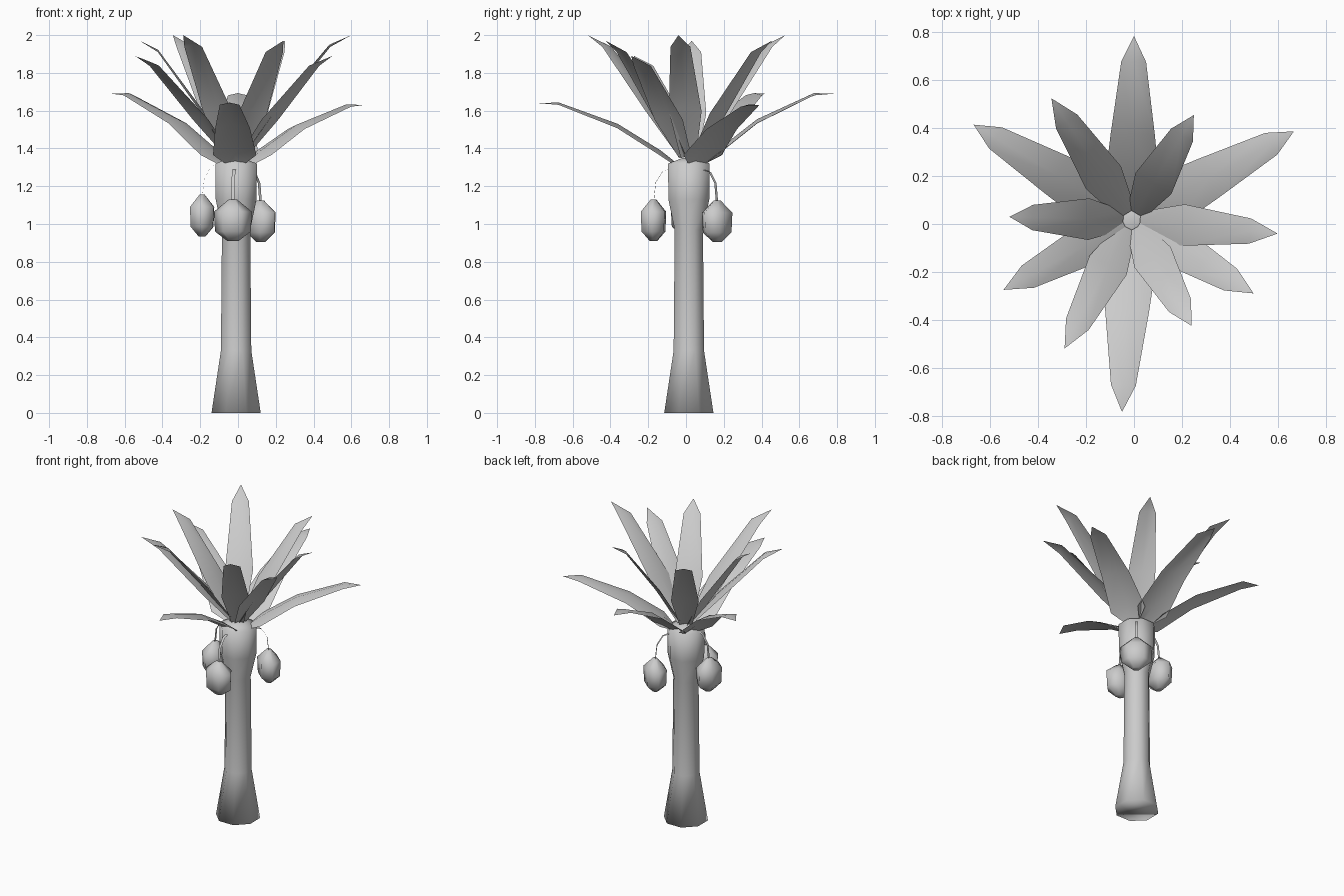
import bpy, bmesh, math
from mathutils import Vector

if "Cube" in bpy.data.objects:
    bpy.data.objects.remove(bpy.data.objects["Cube"])

C = Vector((-0.01, 0.015, 0))  # trunk axis


def finish(name, bm, angle=180):
    bmesh.ops.recalc_face_normals(bm, faces=bm.faces)
    me = bpy.data.meshes.new(name)
    bm.to_mesh(me)
    bm.free()
    ob = bpy.data.objects.new(name, me)
    bpy.context.collection.objects.link(ob)
    bpy.ops.object.select_all(action='DESELECT')
    ob.select_set(True)
    bpy.context.view_layer.objects.active = ob
    bpy.ops.object.shade_smooth_by_angle(angle=math.radians(angle))
    return ob


def lathe(name, centre, rings, sides, squash=1.0, turn=0.0):
    """Stack of polygon rings (radius, z), capped; squash scales the local x axis."""
    bm = bmesh.new()
    loops = []
    for r, z in rings:
        loop = []
        for i in range(sides):
            a = 2 * math.pi * (i + 0.5) / sides
            x, y = r * math.cos(a) * squash, r * math.sin(a)
            loop.append(bm.verts.new((
                centre[0] + x * math.cos(turn) - y * math.sin(turn),
                centre[1] + x * math.sin(turn) + y * math.cos(turn), z)))
        loops.append(loop)
    for a, b in zip(loops, loops[1:]):
        for i in range(sides):
            j = (i + 1) % sides
            bm.faces.new((a[i], a[j], b[j], b[i]))
    bm.faces.new(loops[0])
    bm.faces.new(loops[-1])
    return finish(name, bm)


def strip(name, origin, direction, stations):
    """Sheet along a direction; stations are (distance, z, half width, edge droop)."""
    d = Vector((direction[0], direction[1], 0)).normalized()
    side = Vector((-d.y, d.x, 0))
    bm = bmesh.new()
    rows = []
    for r, z, w, droop in stations:
        mid = Vector((origin[0], origin[1], 0)) + d * r + Vector((0, 0, z))
        if w == 0:
            rows.append([bm.verts.new(mid)] * 3)
        else:
            rows.append([bm.verts.new(mid + side * w * s - Vector((0, 0, droop * abs(s))))
                         for s in (-1, 0, 1)])
    for a, b in zip(rows, rows[1:]):
        for i in (0, 1):
            vs = [a[i], a[i + 1], b[i + 1], b[i]]
            bm.faces.new(vs if b[i] != b[i + 1] else vs[:3])
    return finish(name, bm)


# Trunk flowing into the swollen crown shaft
lathe("trunk", C, [(0.141, 0), (0.087, 0.33), (0.081, 0.97), (0.117, 1.13),
                   (0.119, 1.32), (0.035, 1.35)], 8)

# Spreading lower fronds: tip x, y, z
for n, (x, y, zt) in enumerate([(0.0, 0.785, 1.69), (-0.05, -0.785, 1.64),
                                (0.668, 0.387, 1.63), (-0.67, 0.415, 1.69)]):
    v = Vector((x, y, 0)) - C
    D = v.length
    strip(f"lower_frond_{n}", C, v, [
        (0.08, 1.335, 0.045, 0.02), (0.15, 1.39, 0.115, 0.025),
        (0.47 * D, 1.54 + (zt - 1.66) * 0.5, 0.092, 0.022),
        (0.86 * D, zt + 0.003, 0.052, 0.012), (D, zt, 0, 0)])

# Upright upper fronds: tip x, y, z
for n, (x, y, zt) in enumerate([
        (-0.545, -0.275, 1.89), (-0.52, 0.03, 1.97), (-0.345, 0.525, 2.0),
        (-0.29, -0.52, 2.0), (0.24, -0.425, 1.97), (0.25, 0.455, 1.97),
        (0.5, -0.29, 1.89), (0.6, -0.04, 2.0)]):
    v = Vector((x, y, 0)) - C
    D = v.length
    h = zt - 1.33
    strip(f"upper_frond_{n}", C, v, [
        (0.035, 1.36, 0.04, 0.01), (0.35 * D, 1.35 + 0.40 * h, 0.087, 0.022),
        (0.81 * D, 1.34 + 0.91 * h, 0.053, 0.012), (D, zt, 0, 0)])

# Hanging fruit with ribbon stalks: centre x, y, bottom z
for n, (x, y, z) in enumerate([(-0.19, 0.02, 0.935), (-0.027, -0.172, 0.91),
                               (0.12, 0.165, 0.905)]):
    v = Vector((x, y, 0)) - C
    D = v.length
    lathe(f"fruit_{n}", (x, y), [(0.03, z), (0.095, z + 0.05), (0.101, z + 0.155),
                                 (0.022, z + 0.22)], 6, 0.72, math.atan2(v.y, v.x))
    strip(f"fruit_stalk_{n}", C, v, [
        (0.09, z + 0.385, 0.009, 0), (D - 0.05, z + 0.37, 0.009, 0),
        (D - 0.012, z + 0.31, 0.009, 0), (D, z + 0.2, 0.009, 0)])
